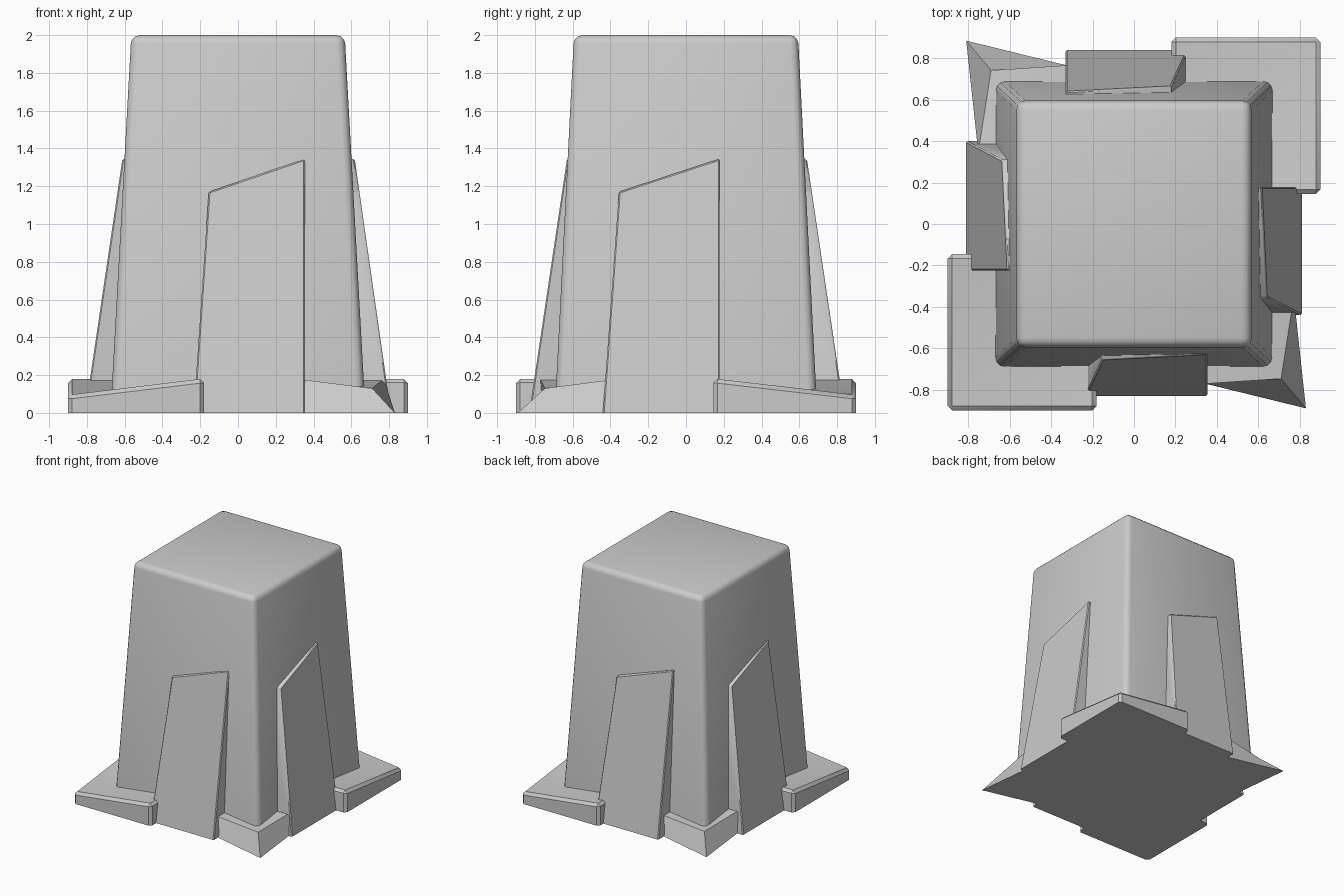
import bpy, bmesh
from math import pi
from mathutils import Matrix

if "Cube" in bpy.data.objects:
    bpy.data.objects.remove(bpy.data.objects["Cube"])


def loft(name, loop_a, loop_b, bevel=0.0, segments=1, fold=False, turn=0.0, shift=(0, 0, 0)):
    """Solid between two four-point loops; bevels all edges above the ground."""
    bm = bmesh.new()
    a = [bm.verts.new(p) for p in loop_a]
    b = [bm.verts.new(p) for p in loop_b]
    bm.faces.new(a[::-1])
    if fold:
        bm.faces.new((b[0], b[1], b[2]))
        bm.faces.new((b[0], b[2], b[3]))
    else:
        bm.faces.new(b)
    for i in range(4):
        j = (i + 1) % 4
        bm.faces.new((a[i], a[j], b[j], b[i]))
    bmesh.ops.recalc_face_normals(bm, faces=bm.faces)
    if bevel:
        edges = [e for e in bm.edges
                 if e.calc_face_angle(0) > 0.3 and max(v.co.z for v in e.verts) > 0.001]
        bmesh.ops.bevel(bm, geom=edges, offset=bevel, segments=segments,
                        profile=0.5, affect='EDGES', clamp_overlap=True)
    bm.transform(Matrix.Translation(shift) @ Matrix.Rotation(turn, 4, 'Z'))
    mesh = bpy.data.meshes.new(name)
    bm.to_mesh(mesh)
    bm.free()
    ob = bpy.data.objects.new(name, mesh)
    bpy.context.collection.objects.link(ob)
    bpy.ops.object.select_all(action='DESELECT')
    ob.select_set(True)
    bpy.context.view_layer.objects.active = ob
    bpy.ops.object.shade_smooth_by_angle(angle=0.6)
    return ob


def rect(x, y, z):
    return [(-x, -y, z), (x, -y, z), (x, y, z), (-x, y, z)]


def slab(name, turn, low, low_top, high, out, out_top):
    """Leaning buttress with a slanted top, drawn on the front and turned."""
    def depth(z):
        return -(out + (out_top - out) * z / 1.345)
    profile = [(low, 0), (high, 0), (high, 1.345), (low_top, 1.17)]
    outer = [(x, depth(z), z) for x, z in profile]
    inner = [(x, depth(z) + 0.16, z) for x, z in profile]
    loft(name, inner, outer, bevel=0.007, turn=turn)


# Tapered main block
loft("tapered_block", rect(0.675, 0.695, 0), rect(0.565, 0.593, 2), bevel=0.045, segments=3)

# Four buttress slabs
slab("front_slab", 0, -0.235, -0.155, 0.355, 0.83, 0.63)
slab("right_slab", pi / 2, -0.44, -0.355, 0.178, 0.81, 0.618)
slab("back_slab", pi, -0.26, -0.18, 0.33, 0.84, 0.64)
slab("left_slab", -pi / 2, -0.40, -0.31, 0.225, 0.81, 0.612)

# Folded rectangular foot pads on two opposite corners
pad = [(-0.9, -0.9), (-0.18, -0.9), (-0.18, -0.145), (-0.9, -0.145)]
for name, turn in (("front_left_pad", 0), ("back_right_pad", pi)):
    loft(name, [(x, y, 0) for x, y in pad],
         [(x, y, 0.095 if i == 0 else 0.182) for i, (x, y) in enumerate(pad)],
         bevel=0.022, fold=True, turn=turn)

# Pointed foot wedges on the other two corners
spur_base = [(0.83, -0.89, 0), (0.77, -0.35, 0), (0.3, -0.35, 0), (0.3, -0.76, 0)]
spur_top = [(0.71, -0.747, 0.13), (0.772, -0.35, 0.182), (0.3, -0.35, 0.182), (0.3, -0.774, 0.182)]
loft("front_right_spur", spur_base, spur_top, fold=True)
loft("back_left_spur", spur_base, spur_top, fold=True, turn=pi, shift=(0.02, -0.005, 0))
